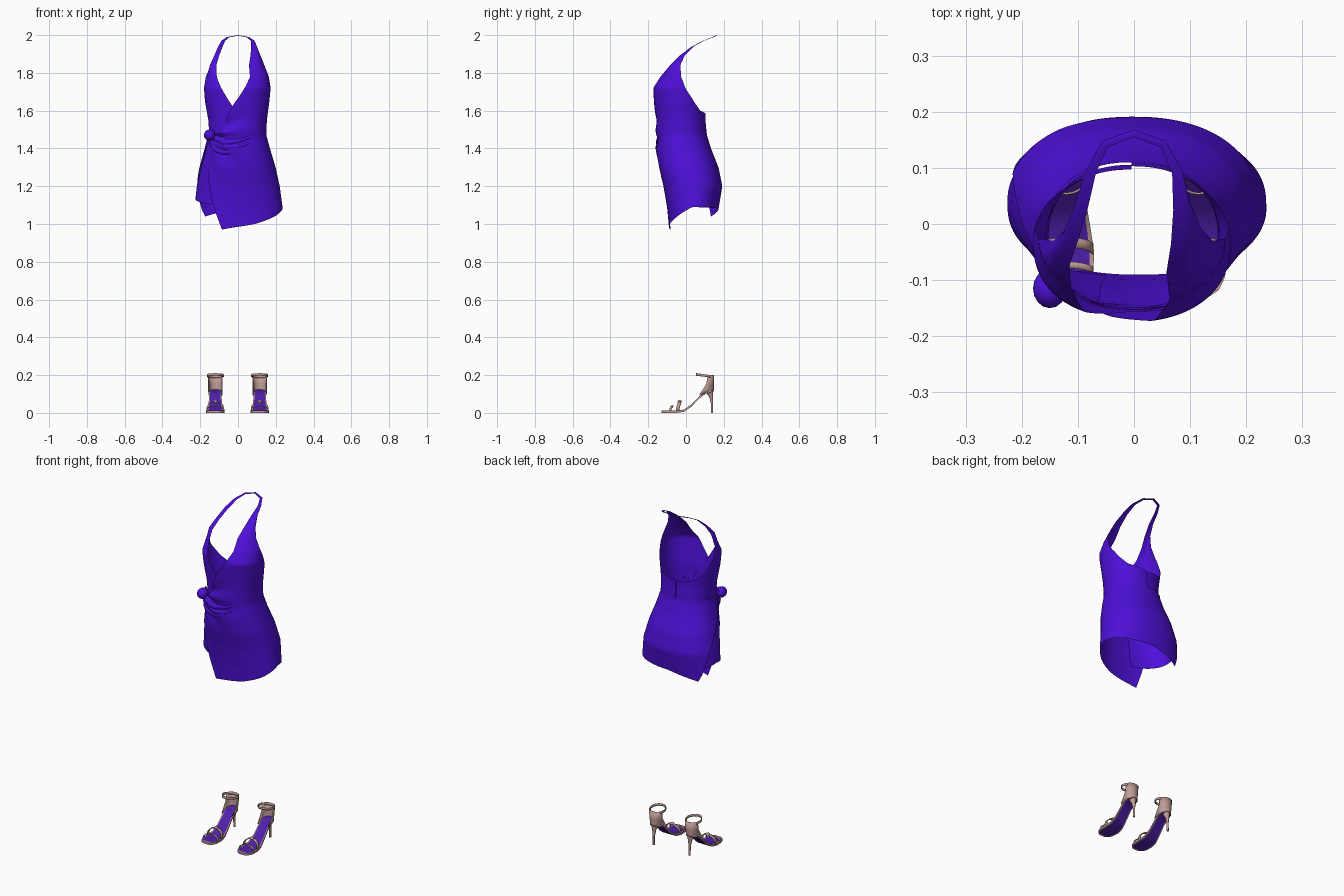
import bpy, bmesh, math
from mathutils import Vector

cube = bpy.data.objects.get("Cube")
if cube:
    bpy.data.objects.remove(cube)


def material(name, rgb):
    m = bpy.data.materials.new(name)
    m.use_nodes = True
    m.diffuse_color = (*rgb, 1)
    node = next(n for n in m.node_tree.nodes if n.type == 'BSDF_PRINCIPLED')
    node.inputs["Base Color"].default_value = (*rgb, 1)
    node.inputs["Roughness"].default_value = 0.6
    return m


INDIGO = material("indigo cloth", (0.075, 0.005, 0.68))
LINING = material("violet lining", (0.08, 0.014, 0.42))
BLUSH = material("blush leather", (0.52, 0.33, 0.30))


def lerp(a, b, t):
    return a + (b - a) * t


def lookup(table, key):
    """Linear interpolation of the values in a sorted table."""
    if key <= table[0][0]:
        return table[0][1:]
    for lo, hi in zip(table, table[1:]):
        if key <= hi[0]:
            t = (key - lo[0]) / (hi[0] - lo[0])
            return [lerp(a, b, t) for a, b in zip(lo[1:], hi[1:])]
    return table[-1][1:]


def sheet(name, rows, mats, closed=False, thickness=0.0, rule=None, caps=False):
    """Skin rows of points into a surface."""
    bm = bmesh.new()
    verts = [[bm.verts.new(p) for p in row] for row in rows]
    count = len(rows[0])
    for lower, upper in zip(verts, verts[1:]):
        for i in range(count if closed else count - 1):
            j = (i + 1) % count
            bm.faces.new((lower[i], lower[j], upper[j], upper[i]))
    if caps:
        bm.faces.new(verts[0])
        bm.faces.new(verts[-1])
    bmesh.ops.recalc_face_normals(bm, faces=bm.faces)
    for f in bm.faces:
        f.material_index = rule(f) if rule else 0
    mesh = bpy.data.meshes.new(name)
    bm.to_mesh(mesh)
    bm.free()
    obj = bpy.data.objects.new(name, mesh)
    bpy.context.collection.objects.link(obj)
    for m in mats:
        mesh.materials.append(m)
    if thickness:
        mod = obj.modifiers.new("thickness", 'SOLIDIFY')
        mod.thickness = thickness
        mod.offset = 0
    bpy.ops.object.select_all(action='DESELECT')
    obj.select_set(True)
    bpy.context.view_layer.objects.active = obj
    bpy.ops.object.shade_smooth_by_angle(angle=math.radians(40))
    return obj


# Body outline: height, right, left, front, back
BODY = [(0.97, -.23, .23, -.085, .155), (1.08, -.235, .233, -.095, .168),
        (1.2, -.222, .217, -.115, .188), (1.3, -.2, .195, -.14, .168),
        (1.4, -.172, .165, -.152, .128), (1.47, -.155, .146, -.152, .107),
        (1.55, -.16, .15, -.155, .1), (1.65, -.178, .163, -.165, .1),
        (1.72, -.183, .17, -.172, .1), (1.78, -.173, .16, -.14, .1)]
KNOT = Vector((-.15, -.115, 1.47))


def bend(v):
    return math.copysign(abs(v) ** 0.9, v)


def body(deg, z, lift=0.0, drape=0.0):
    """Point on the body; zero degrees is the front, ninety its left."""
    right, left, front, back = lookup(BODY, z)
    a = math.radians(deg)
    s, c = bend(math.sin(a)), -bend(math.cos(a))
    x = (left + right) / 2 + (left - right) / 2 * s
    y = (front + back) / 2 + (back - front) / 2 * c
    # Folds fan out from the gathered knot
    dx, dz = x - KNOT.x, z - KNOT.z
    d = math.hypot(dx, dz)
    fade = math.exp(-(d / 0.17) ** 2) * min(1, d / 0.04) * max(0, math.cos(a))
    lift += drape * fade * math.sin(math.atan2(dz, dx) * 9)
    return Vector((x + lift * s, y + lift * c, z))


def panel(name, low, high, bottom, top, lift, drape=0.0, cols=72, steps=28):
    """Cloth panel; low and high give the angles along its two hems."""
    rows = []
    for r in range(steps + 1):
        t = r / steps
        row = []
        for k in range(cols + 1):
            a, b = lerp(*low, k / cols), lerp(*high, k / cols)
            z = lerp(lookup(bottom, a)[0], lookup(top, b)[0], t)
            row.append(body(lerp(a, b, t), z, lift, drape))
        rows.append(row)
    return sheet(name, rows, [INDIGO])


# Skirt: a long wrap over a shorter side panel
wrap_hem = [(-20, .97), (20, 1.0), (50, 1.035), (90, 1.09),
            (135, 1.085), (180, 1.08), (225, 1.04)]
side_hem = [(-165, 1.1), (-90, 1.13), (-15, 1.095)]
panel("skirt_wrap", (-19, 225), (-66, 300), wrap_hem, [(0, 1.48)], .004, .012)
panel("skirt_side_panel", (-165, -10), (-150, -20), side_hem, [(0, 1.46)], -.004)

# Bodice: two crossed cups with a low back
armhole = [(88, 1.78), (106, 1.7), (125, 1.635), (140, 1.6), (180, 1.58)]
mirrored = [(-a, z) for a, z in reversed(armhole)]
panel("bodice_left", (-34, 180), (22, 180), [(0, 1.465)], armhole, .003, .01)
panel("bodice_right", (-180, 26), (-180, -38), [(0, 1.465)], mirrored, -.003)


# Halter: inner and outer edges rising from each cup to the nape
def halter_rows(a, b, edges, lift):
    rows = [[body(lerp(a, b, k / 6), 1.78, lift) for k in range(7)]]
    for inner, outer in edges:
        p, q = Vector(inner), Vector(outer)
        bulge = Vector((p.x * .15, -.15 * (q - p).length, 0))
        rows.append([p.lerp(q, k / 6) + bulge * math.sin(math.pi * k / 6)
                     for k in range(7)])
    return rows


nape = ((0, .155, 1.997), (0, .168, 2.0))
left_edges = [((.058, -.085, 1.84), (.14, -.03, 1.84)),
              ((.066, -.035, 1.89), (.12, -.008, 1.89)),
              ((.07, .025, 1.935), (.1, .04, 1.94)),
              ((.068, .09, 1.97), (.084, .095, 1.97)),
              ((.047, .137, 1.988), (.056, .148, 1.99)), nape]
right_edges = [((-.115, -.075, 1.84), (-.144, -.03, 1.84)),
               ((-.1, -.03, 1.89), (-.12, -.008, 1.89)),
               ((-.083, .025, 1.935), (-.101, .04, 1.94)),
               ((-.068, .09, 1.97), (-.084, .095, 1.97)),
               ((-.047, .137, 1.988), (-.056, .148, 1.99)), nape]
sheet("halter_left", halter_rows(22, 88, left_edges, .003), [INDIGO])
sheet("halter_right", halter_rows(-38, -88, right_edges, -.003), [INDIGO])


# Gathered knot and the pleats swept from it
def pleat(name, points, width):
    rows = []
    for i, (deg, z) in enumerate(points):
        size = width * (1 - i / len(points))
        rows.append([body(deg, z + size * math.cos(math.pi * k / 6),
                          size * .55 * math.sin(math.pi * k / 6) + .002, .006)
                     for k in range(7)])
    sheet(name, rows, [INDIGO])


for n, (drop, end) in enumerate([(.02, 45), (-.035, 30), (-.08, 10)]):
    path = [(lerp(-68, end, i / 10),
             1.475 + drop * i / 10 - .05 * math.sin(math.pi * i / 10))
            for i in range(11)]
    pleat("waist_pleat_%d" % (n + 1), path, .026)
bpy.ops.mesh.primitive_uv_sphere_add(segments=16, ring_count=10, location=KNOT)
knot = bpy.context.object
knot.name = "waist_knot"
knot.scale = (.03, .035, .03)
knot.data.materials.append(INDIGO)
bpy.ops.object.shade_smooth()

# Sandal sole: length position, height, half width
SOLE = [(-.13, .006, .018), (-.118, .006, .036), (-.095, .006, .047),
        (-.05, .006, .049), (-.01, .012, .043), (.03, .04, .036),
        (.07, .082, .033), (.105, .108, .035), (.13, .115, .03), (.143, .117, .014)]


def arch(cx, y, height, half, width):
    """Strap rows running over the toes."""
    return [[(cx + half * math.cos(math.pi * k / 12), y + side + .012 * math.sin(math.pi * k / 12),
              .01 + height * math.sin(math.pi * k / 12) ** .7) for k in range(13)]
            for side in (-width / 2, width / 2)]


def sandal(side, cx):
    # Sole with a leather rim around the lining
    rows = [[(cx + u * w, y, z + h) for u, h in
             ((-1, -.006), (-.84, -.006), (.84, -.006), (1, -.006),
              (1, .006), (.84, .006), (-.84, .006), (-1, .006))]
            for y, z, w in SOLE]

    def rim(face):
        y, x = face.calc_center_median().y, face.calc_center_median().x
        return int(abs(x - cx) < .004 and -.122 < y < .14)
    sheet(side + "_sole", rows, [BLUSH, LINING], closed=True, caps=True, rule=rim)

    # Stiletto heel
    heel = [[(cx + r * math.cos(a), y + r * math.sin(a), z)
             for a in [math.tau * k / 10 for k in range(10)]]
            for z, y, r in ((0, .138, .006), (.05, .137, .006),
                            (.085, .133, .011), (.113, .122, .022))]
    sheet(side + "_heel", heel, [BLUSH], closed=True, caps=True)

    # Heel counter, narrowing towards the ankle
    counter = []
    for z, front, half in ((.095, .07, .035), (.125, .09, .036),
                           (.155, .108, .036), (.2, .115, .037)):
        counter.append([(cx + half * math.cos(math.pi * k / 12),
                         front + (.146 - front) * math.sin(math.pi * k / 12) ** .8,
                         z + .02 * math.sin(math.pi * k / 12) * (z < .1))
                        for k in range(13)])
    sheet(side + "_heel_counter", counter, [BLUSH], thickness=.004)

    # Ankle strap and toe straps
    ring = [[(cx + .043 * math.cos(a), .1 + .046 * math.sin(a), z - .006 * math.sin(a))
             for a in [math.tau * k / 24 for k in range(24)]] for z in (.191, .204)]
    sheet(side + "_ankle_strap", ring, [BLUSH], closed=True, thickness=.004)
    sheet(side + "_instep_strap", arch(cx, -.045, .048, .046, .018), [BLUSH], thickness=.004)
    sheet(side + "_toe_strap", arch(cx, -.085, .026, .046, .012), [BLUSH], thickness=.004)
    bpy.ops.mesh.primitive_uv_sphere_add(segments=10, ring_count=6, location=(cx, -.034, .06))
    bead = bpy.context.object
    bead.name = side + "_strap_knot"
    bead.scale = (.013, .011, .008)
    bead.data.materials.append(BLUSH)
    bpy.ops.object.shade_smooth()


sandal("right", -.12)
sandal("left", .115)
